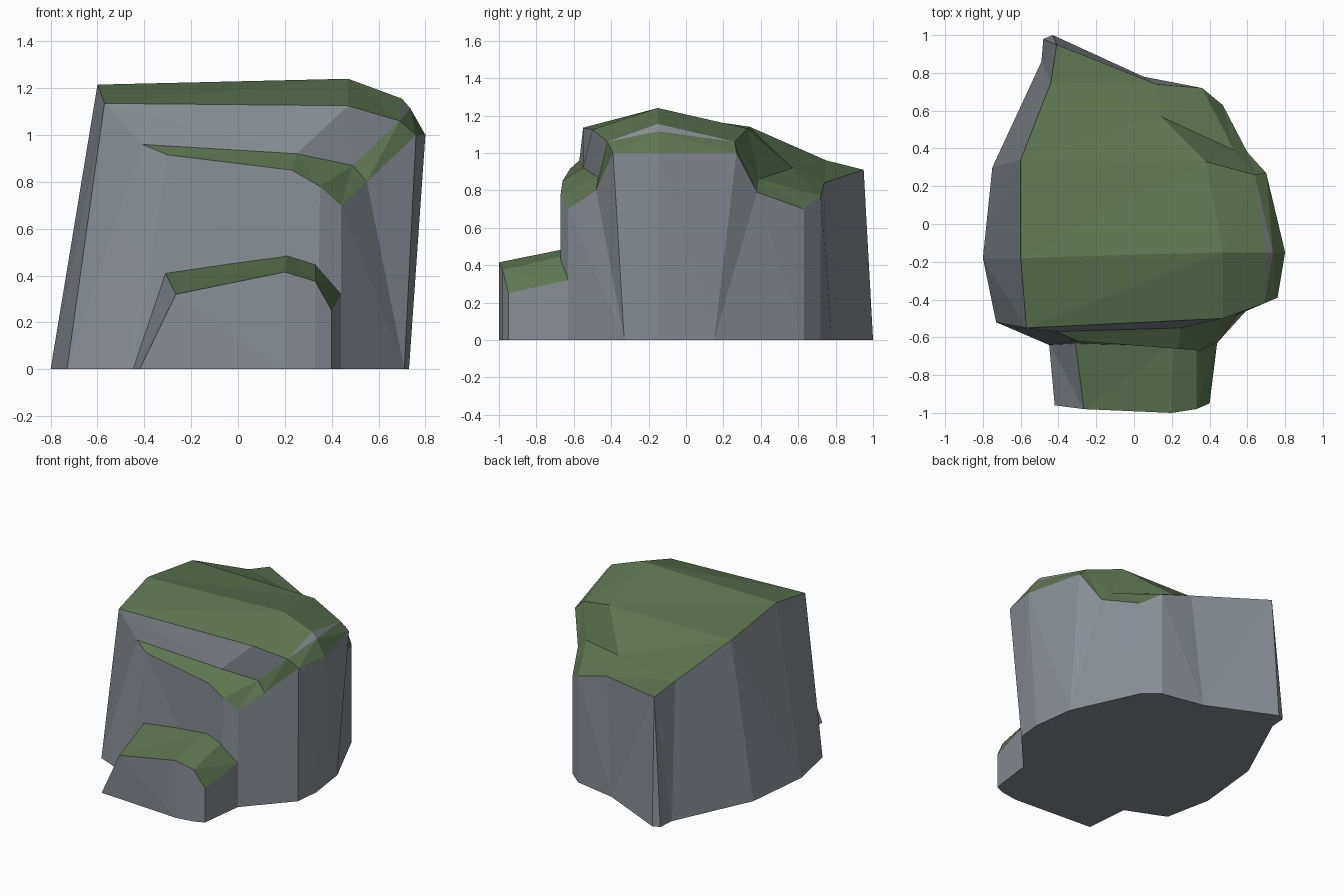
import bpy
import bmesh
from mathutils import Vector

default_cube = bpy.data.objects.get("Cube")
if default_cube:
    bpy.data.objects.remove(default_cube, do_unlink=True)


def make_material(name, color):
    material = bpy.data.materials.new(name)
    material.use_nodes = True
    material.diffuse_color = color
    shader = material.node_tree.nodes["Principled BSDF"]
    shader.inputs["Base Color"].default_value = color
    shader.inputs["Roughness"].default_value = 1
    return material


MATERIALS = [make_material("stone_grey", (.25, .27, .305, 1)),
             make_material("moss_green", (.108, .182, .08, 1))]
STONE, MOSS = range(len(MATERIALS))


def ground(*points):
    """Lift plan points to 3D points on the floor."""
    return [(x, y, 0) for x, y in points]


def strip(bm, path_a, path_b, material):
    """Bridge two paths; repeated points make triangles."""
    for i in range(len(path_a) - 1):
        corners = [path_a[i], path_a[i + 1], path_b[i + 1], path_b[i]]
        corners = list(dict.fromkeys(corners))
        if len(corners) > 2:
            face = bm.faces.new([bm.verts.new(Vector(c)) for c in corners])
            face.material_index = material


def finish(bm, name):
    """Weld the strips, close the underside and make the object."""
    bmesh.ops.remove_doubles(bm, verts=bm.verts[:], dist=.001)
    open_edges = [e for e in bm.edges if e.is_boundary]
    filled = bmesh.ops.holes_fill(bm, edges=open_edges, sides=0)
    for face in filled["faces"]:
        face.material_index = STONE
    bmesh.ops.triangulate(bm, faces=[f for f in bm.faces if len(f.verts) == 4])
    bmesh.ops.recalc_face_normals(bm, faces=bm.faces[:])
    mesh = bpy.data.meshes.new(name)
    bm.to_mesh(mesh)
    bm.free()
    for material in MATERIALS:
        mesh.materials.append(material)
    obj = bpy.data.objects.new(name, mesh)
    bpy.context.collection.objects.link(obj)
    return obj


# Cap of the boulder: front rim, ridge and back crease, from -x to +x
front_rim = [(-.57, -.55, 1.135), (.47, -.5, 1.125), (.69, -.42, 1.06)]
ridge = [(-.6, -.18, 1.215), (.47, -.15, 1.24), (.7, -.15, 1.155)]
back_crease = [(-.6, .34, 1.14), (.38, .33, 1.13), (.64, .26, 1.06)]
rim_left, rim_mid, rim_right = front_rim
crease_left, crease_mid, crease_right = back_crease

# Sloping tail that runs down to the rear point
tail_edge = (-.44, .75, .96)
tail_tip = (-.41, .95, .91)
notch_tip = (.14, .57, .92)
notch_floor = [(.6, .38, .79), (.53, .39, .86), notch_tip]
notch_rim = [(.47, .63, .7), (.36, .72, .77), (.12, .74, .84)]

# Right shoulder
shoulder_mid = (.735, -.15, 1.115)
shoulder_top = [rim_right, shoulder_mid, crease_right]
shoulder_rim = [(.76, -.39, 1), (.8, -.15, 1), (.7, .27, 1)]

# Narrow ledge across the front
ledge_inner = [(-.41, -.57, .96), (.25, -.55, .92), (.49, -.47, .87)]
ledge_start, ledge_mid, ledge_end = ledge_inner
ledge_rim = [(-.3, -.62, .915), (.23, -.66, .85), (.35, -.67, .78),
             (.44, -.63, .7), (.55, -.48, .8), shoulder_rim[0]]

boulder = bmesh.new()

# Moss surfaces
strip(boulder, front_rim, ridge, MOSS)
strip(boulder, ridge, back_crease, MOSS)
strip(boulder, [crease_left, tail_edge, tail_tip],
      [crease_mid, notch_tip, notch_rim[-1]], MOSS)
strip(boulder, [notch_tip, crease_mid, crease_right, shoulder_rim[-1]],
      [notch_tip, notch_floor[1], notch_floor[0], notch_floor[0]], MOSS)
strip(boulder, notch_floor, notch_rim, MOSS)
strip(boulder, shoulder_top, shoulder_rim, MOSS)
strip(boulder, ledge_inner + [ledge_end, ledge_end, rim_right], ledge_rim, MOSS)

# Bare stone between the moss layers
strip(boulder, shoulder_top, [rim_right, ridge[-1], crease_right], STONE)
strip(boulder, [rim_left, rim_left, rim_mid, rim_right],
      [ledge_start, ledge_mid, ledge_end, ledge_end], STONE)

# Outer walls down to the floor
strip(boulder, [rim_left, ridge[0], crease_left, tail_edge, tail_tip],
      ground((-.73, -.52), (-.8, -.18), (-.75, .3), (-.49, .86), (-.48, .98)),
      STONE)
strip(boulder, [tail_tip, tail_tip] + notch_rim[::-1]
      + [notch_floor[0], shoulder_rim[-1]],
      ground((-.48, .98), (-.43, 1), (.05, .78), (.36, .72), (.47, .63),
             (.47, .63), (.69, .15)), STONE)
strip(boulder, shoulder_rim[::-1] + [ledge_rim[4], ledge_rim[3]],
      ground((.69, .15), (.73, -.15), (.71, -.33), (.71, -.33), (.44, -.63)),
      STONE)
strip(boulder, ledge_rim[3::-1] + [ledge_start, rim_left],
      ground((.44, -.63), (.34, -.67), (.23, -.66), (-.45, -.64),
             (-.45, -.64), (-.73, -.52)), STONE)
finish(boulder, "boulder")

# Low step against the front of the boulder
step_back = [(-.31, -.63, .41), (.21, -.63, .49), (.33, -.63, .455),
             (.44, -.63, .32)]
step_front = [(-.265, -.98, .32), (.2, -1, .415), (.33, -.98, .375),
              (.4, -.95, .25)]
step_base = ground((-.42, -.96), (.2, -1), (.33, -.98), (.4, -.95))
back_left, back_right = ground((-.45, -.63), (.44, -.63))

step = bmesh.new()
strip(step, step_back, step_front, MOSS)
strip(step, step_front, step_base, STONE)
strip(step, [step_back[0], step_front[0]], [back_left, step_base[0]], STONE)
strip(step, [step_front[-1], step_back[-1]], [step_base[-1], back_right], STONE)
strip(step, [back_left] + step_base[:1], [back_right] + step_base[-1:], STONE)
strip(step, [step_base[0], step_base[1], step_base[2]],
      [step_base[-1]] * 3, STONE)
finish(step, "front_step")
